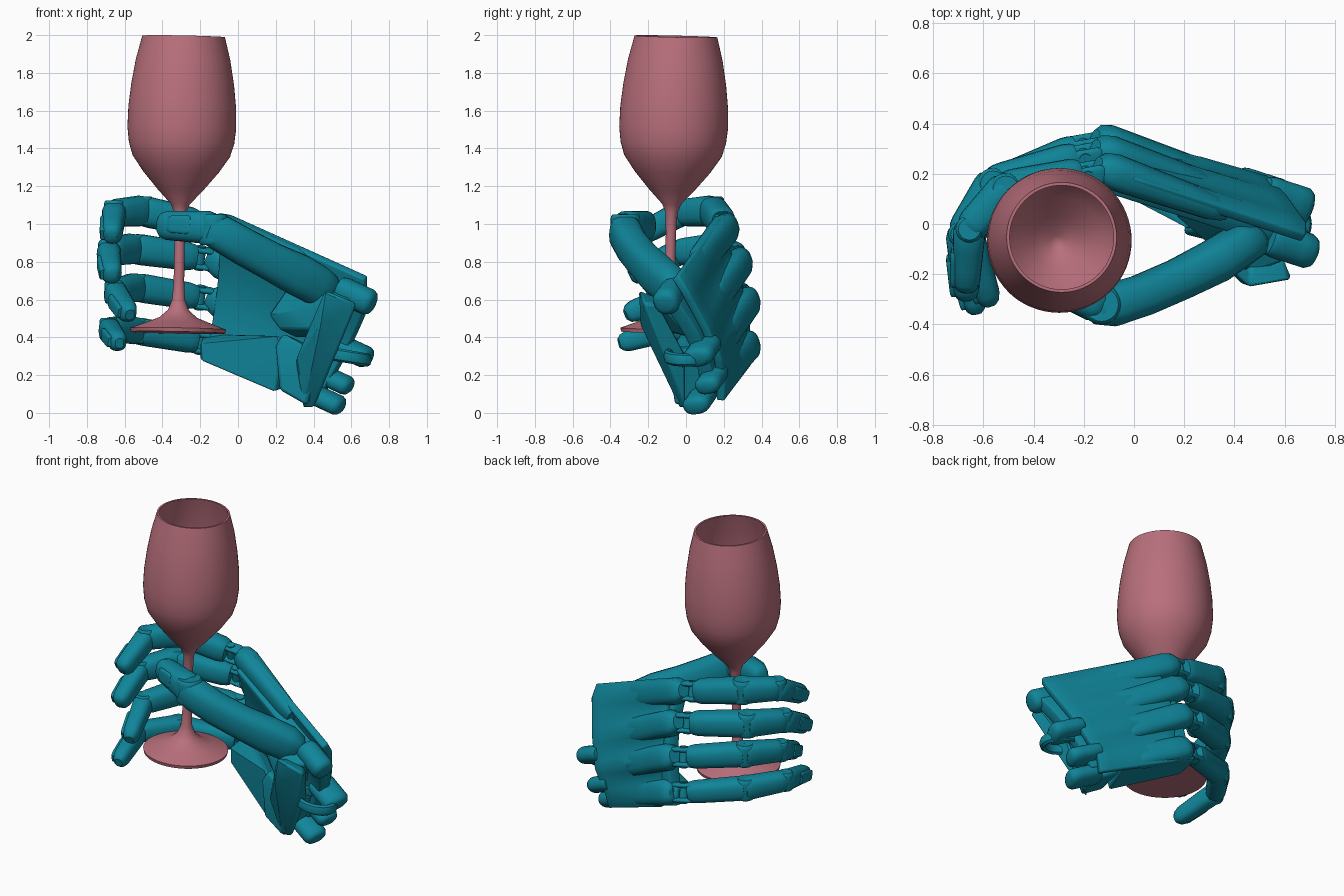
import bpy, bmesh, math
from mathutils import Vector as V

if "Cube" in bpy.data.objects:
    bpy.data.objects.remove(bpy.data.objects["Cube"])


def material(name, rgb):
    m = bpy.data.materials.new(name)
    m.diffuse_color = (*rgb, 1)
    m.use_nodes = True
    m.node_tree.nodes["Principled BSDF"].inputs["Base Color"].default_value = m.diffuse_color
    return m


TEAL = material("teal", (0.005, 0.235, 0.32))
ROSE = material("rose", (0.48, 0.16, 0.2))
Z = V((0, 0, 1))


def finish(name, bm, mat, angle=40, bevel=0, solid=0):
    bmesh.ops.recalc_face_normals(bm, faces=bm.faces)
    me = bpy.data.meshes.new(name)
    bm.to_mesh(me)
    bm.free()
    ob = bpy.data.objects.new(name, me)
    bpy.context.collection.objects.link(ob)
    me.materials.append(mat)
    if solid:
        s = ob.modifiers.new("thickness", 'SOLIDIFY')
        s.thickness, s.offset = solid, 0
    if bevel:
        b = ob.modifiers.new("soft edges", 'BEVEL')
        b.width, b.segments = bevel, 2
        b.angle_limit = math.radians(40)
    bpy.context.view_layer.objects.active = ob
    ob.select_set(True)
    bpy.ops.object.shade_smooth_by_angle(angle=math.radians(angle))
    ob.select_set(False)
    return ob


def loft(name, pts, sizes, side=Z, power=2.6, n=20):
    """Skin superellipse rings along a path; sizes are (half width along side, half thickness)."""
    pts = [V(p) for p in pts]
    bm, rings = bmesh.new(), []
    for i, p in enumerate(pts):
        d = (pts[min(i + 1, len(pts) - 1)] - pts[max(i - 1, 0)]).normalized()
        s = (side - d * side.dot(d)).normalized()
        o = d.cross(s)
        ring = []
        for k in range(n):
            c, q = math.cos(k * math.tau / n), math.sin(k * math.tau / n)
            a = math.copysign(abs(c) ** (2 / power), c) * sizes[i][0]
            b = math.copysign(abs(q) ** (2 / power), q) * sizes[i][1]
            ring.append(bm.verts.new(p + s * a + o * b))
        rings.append(ring)
    for r, t in zip(rings, rings[1:]):
        for k in range(n):
            bm.faces.new((r[k], r[(k + 1) % n], t[(k + 1) % n], t[k]))
    bm.faces.new(rings[0])
    bm.faces.new(rings[-1])
    return finish(name, bm, TEAL)


def segment(name, p, q, s0, s1, side=Z, ends=(0.7, 0.6), power=2.6):
    """Straight limb piece with rounded ends."""
    p, q = V(p), V(q)
    ts = [0, .04, .13, .35, .65, .85, .95, 1]
    ks = [ends[0], (1 + ends[0]) / 2, 1, 1, 1, 1, .3 + .7 * (1 + ends[1]) / 2, ends[1]]
    sizes = [tuple((a + (b - a) * t) * k for a, b in zip(s0, s1)) for t, k in zip(ts, ks)]
    return loft(name, [p.lerp(q, t) for t in ts], sizes, side, power)


def hull(name, pts, bevel=0.015):
    bm = bmesh.new()
    for p in pts:
        bm.verts.new(p)
    res = bmesh.ops.convex_hull(bm, input=bm.verts)
    junk = {v for v in res["geom_interior"] if isinstance(v, bmesh.types.BMVert)}
    bmesh.ops.delete(bm, geom=list(junk), context='VERTS')
    return finish(name, bm, TEAL, 30, bevel)


def sheet(name, rows, thick):
    """Thick curved plate from rows of points."""
    bm = bmesh.new()
    g = [[bm.verts.new(p) for p in r] for r in rows]
    for r, t in zip(g, g[1:]):
        for k in range(len(r) - 1):
            bm.faces.new((r[k], t[k], t[k + 1], r[k + 1]))
    return finish(name, bm, TEAL, 35, .01, thick)


# Wine glass: one lathed profile, leaning very slightly
profile = [(0, .425), (.25, .425), (.255, .445), (.17, .477), (.1, .505), (.055, .545), (.034, .6),
           (.028, .7), (.027, .95), (.032, 1.06), (.05, 1.105), (.12, 1.18), (.2, 1.275), (.258, 1.36),
           (.279, 1.43), (.288, 1.51), (.285, 1.62), (.272, 1.74), (.25, 1.87), (.219, 1.993),
           (.207, 1.993), (.238, 1.87), (.262, 1.72), (.274, 1.52), (.262, 1.42), (.24, 1.36),
           (.18, 1.28), (.1, 1.2), (.03, 1.13), (0, 1.12)]
bm = bmesh.new()
vs = [bm.verts.new((r, 0, z)) for r, z in profile]
es = [bm.edges.new(e) for e in zip(vs, vs[1:])]
bmesh.ops.spin(bm, geom=vs + es, cent=(0, 0, 0), axis=Z, angle=math.tau, steps=64)
bmesh.ops.remove_doubles(bm, verts=bm.verts, dist=1e-4)
for v in bm.verts:
    t = (v.co.z - .43) / 1.57
    v.co.z -= .02 * v.co.x + .024 * v.co.y
    v.co.x += -.318 + .03 * t
    v.co.y += -.093 + .04 * t
finish("wine_glass", bm, ROSE, 35)

# Palm plate: arched patch between the knuckle row and the wrist
A, B, C, D = V((-.08, .15, .96)), V((.7, -.1, .6)), V((-.16, .31, .31)), V((.45, .12, .1))
back = (B - A).cross(C - A).normalized()
row = (C - A).normalized()
N = 8
sheet("palm_plate", [[A.lerp(B, i / N).lerp(C.lerp(D, i / N), j / N) + back * .05 * math.sin(math.pi * j / N)
                      for j in range(N + 1)] for i in range(N + 1)], .08)

# Fingers: knuckle, middle joint, end joint, tip, wrist end of the back ridge, half width
fingers = {
    "index": ((-.19, .2, 1.0), (-.51, .14, 1.07), (-.655, -.02, 1.06), (-.665, -.21, .96), (.68, -.05, .63), .083),
    "middle": ((-.2, .27, .82), (-.56, .16, .87), (-.685, -.04, .85), (-.67, -.24, .75), (.6, .06, .43), .083),
    "ring": ((-.2, .31, .61), (-.54, .16, .665), (-.655, -.05, .64), (-.59, -.26, .545), (.53, .13, .27), .078),
    "little": ((-.2, .31, .375), (-.54, .15, .435), (-.685, -.06, .445), (-.64, -.29, .385), (.44, .15, .14), .074),
}
rails = []
for name, (k, p, d, t, w, r) in fingers.items():
    k, p, d, t, w = map(V, (k, p, d, t, w))
    head = k + V((.07, .01, -.01))
    rails.append((head.copy(), w.copy()))
    # knuckle ridge emerging from the back plate
    segment(name + "_back_ridge", w.lerp(head, .4), head - (w - head).normalized() * .035 + back * .012,
            (.08, .05), (.082, .074), row, (.7, .5))
    # hinge lugs and pin between palm and finger
    for s in (-1, 1):
        off = row * s * .045
        segment(name + "_hinge_lug", head + off, k - (head - k) * .9 + off, (.016, .04), (.016, .035), row)
    segment(name + "_hinge_pin", k - row * .065, k + row * .065, (.025, .025), (.025, .025), back, (1, 1), 2)
    # three finger pieces
    segment(name + "_lower_piece", k.lerp(p, .08), p, (r * .9, r * .85), (r, r * .9), Z, (.85, .9))
    segment(name + "_middle_piece", p.lerp(d, -.04), d, (r, r * .9), (r * .87, r * .8), Z, (.9, .85))
    segment(name + "_tip_piece", d.lerp(t, -.1), t + (t - d) * .28, (r * .85, r * .8), (r * .72, r * .62), Z, (.7, .5))
    # joint pins and fingertip plate
    for q, g in ((p, r * .9), (d, r * .78)):
        segment(name + "_joint", q - Z * g, q + Z * g, (g * .85, g * .85), (g * .85, g * .85), V((1, 0, 0)), (.85, .8), 2)
    ax = (t - d).normalized()
    out = ax.cross(Z).normalized()
    out *= 1 if out.x < 0 else -1
    n0 = out * r * .62
    segment(name + "_nail_plate", d.lerp(t, .45) + n0, t + ax * .04 + n0, (r * .5, .02), (r * .45, .014),
            Z, (.8, .7), 4)

# Back plate: one smooth skin over all four ridges
sub, rows = 5, []
for i in range(N + 1):
    t = i / N
    stations = [h.lerp(w, .12 + .86 * t) for h, w in rails]
    line = [stations[0] - row * .08 - back * .03]
    for a, b in zip(stations, stations[1:]):
        line += [a.lerp(b, f / sub) - back * .035 * (1 - t) * math.sin(math.pi * f / sub) for f in range(sub)]
    line += [stations[-1], stations[-1] + row * .085 - back * .03]
    rows.append([q + back * .038 for q in line])
sheet("back_plate", rows, .045)

# Thumb: base, long shaft and pinching tip
thumb_side = V((.35, 0, 1)).normalized()
loft("thumb_shaft",
     [(.5, -.05, .63), (.48, -.065, .645), (.42, -.085, .675), (.32, -.15, .73), (.18, -.22, .80),
      (.03, -.285, .88), (-.09, -.322, .95), (-.15, -.325, .975), (-.17, -.322, .98)],
     [(.05, .04), (.09, .065), (.108, .085), (.113, .088), (.103, .084), (.1, .084), (.097, .087), (.085, .075), (.06, .05)],
     thumb_side)
segment("thumb_tip", (-.12, -.325, .98), (-.42, -.2, .995), (.09, .082), (.075, .06), Z, (.75, .55))
segment("thumb_joint", (-.13, -.32, .89), (-.13, -.32, 1.05), (.08, .08), (.08, .08), V((1, 0, 0)), (.85, .85), 2)
segment("thumb_nail_plate", (-.25, -.335, .995), (-.37, -.285, 1.0), (.05, .018), (.045, .016), Z, (.8, .7), 4)

# Thumb mount: webbing from the palm to the base of the thumb
hull("thumb_mount", [(.16, .04, .52), (.3, -.08, .54), (.47, -.2, .6), (.6, -.15, .6), (.3, .06, .72),
                     (.5, .0, .7), (.3, .1, .4), (.5, .02, .4), (.38, -.14, .44), (.22, .02, .44)])
# Heel plates: folded guard at the wrist side of the palm
hull("heel_guard", [(.46, -.25, .65), (.63, -.22, .58), (.43, -.24, .46), (.55, -.14, .4), (.3, -.1, .27),
                    (.34, -.03, .02), (.4, .0, .02), (.5, .0, .3), (.46, -.17, .62), (.6, -.15, .58)])
hull("heel_block", [(.2, -.04, .35), (.22, -.04, .12), (.36, -.06, .04), (.44, -.1, .3), (.42, .1, .05),
                    (.5, .06, .3), (.25, .16, .14), (.22, .15, .4), (.24, -.03, .42)])
# Little-finger side block
hull("side_block", [(-.2, .2, .37), (-.2, .2, .28), (-.18, .36, .3), (-.18, .36, .42), (.0, .12, .3), (.22, -.02, .41),
                    (.24, -.03, .34), (.2, .0, .11), (.28, .24, .14), (.3, .2, .3)])
# Wrist lugs: rounded tabs at the cut end of the hand
u = (B - A).normalized()
for c, a, b in (((.64, -.09, .61), .07, .07), ((.62, .08, .32), .055, .085),
                ((.52, .13, .17), .05, .07), ((.475, .07, .065), .052, .075)):
    c = V(c)
    segment("wrist_lug", c - u * .12, c + u * .09, (a, b), (a, b), row, (.9, .55), 2.3)
# Wrist ring
bm = bmesh.new()
for i in range(28):
    for j in range(8):
        f, g = i * math.tau / 28, j * math.tau / 8
        rad = 1 + .2 * math.cos(g)
        bm.verts.new((.57 + .115 * rad * math.cos(f), .1 * rad * math.sin(f), .3 + .035 * math.sin(g) - .02 * math.cos(f)))
bm.verts.ensure_lookup_table()
for i in range(28):
    for j in range(8):
        a, b = i * 8, (i + 1) % 28 * 8
        bm.faces.new([bm.verts[x] for x in (a + j, b + j, b + (j + 1) % 8, a + (j + 1) % 8)])
finish("wrist_ring", bm, TEAL)
